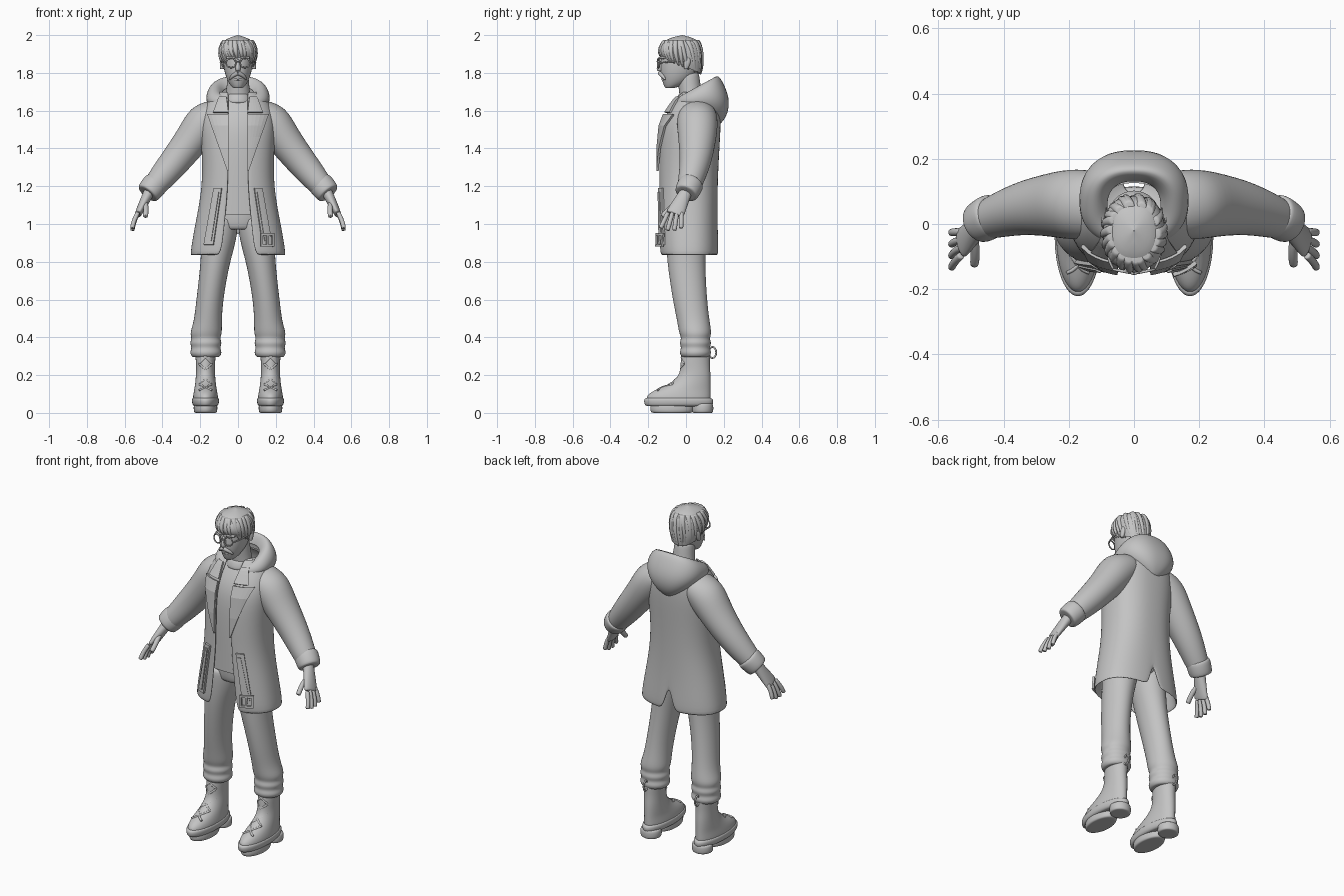
import bpy, bmesh, math, random
from mathutils import Vector

random.seed(4)
if "Cube" in bpy.data.objects:
    bpy.data.objects.remove(bpy.data.objects["Cube"])

colour = (.55, .55, .55, 1)
grey = bpy.data.materials.new("clay_grey")
grey.use_nodes = True
grey.diffuse_color = colour
grey.node_tree.nodes["Principled BSDF"].inputs["Base Color"].default_value = colour

X_AXIS, Y_AXIS, Z_AXIS = Vector((1, 0, 0)), Vector((0, 1, 0)), Vector((0, 0, 1))
BOXINESS = 2.4


def finish(bm, name, mirror, levels=0, thickness=0):
    bmesh.ops.recalc_face_normals(bm, faces=bm.faces)
    mesh = bpy.data.meshes.new(name)
    bm.to_mesh(mesh)
    bm.free()
    mesh.materials.append(grey)
    obj = bpy.data.objects.new(name, mesh)
    bpy.context.collection.objects.link(obj)
    if mirror:
        obj.modifiers.new("mirror", 'MIRROR')
    if thickness:
        solid = obj.modifiers.new("thickness", 'SOLIDIFY')
        solid.thickness, solid.offset = thickness, 0
    if levels:
        mesh.shade_smooth()
        smooth = obj.modifiers.new("smooth", 'SUBSURF')
        smooth.levels = smooth.render_levels = levels


def bridge(bm, rows, wrap):
    for low, high in zip(rows, rows[1:]):
        for i in range(len(low) if wrap else len(low) - 1):
            j = (i + 1) % len(low)
            bm.faces.new((low[i], low[j], high[j], high[i]))


def tube(name, points, sides=12, flat=False, mirror=True, axis=Y_AXIS):
    """Closed loft through points of x, y, z, side radius and optional depth radius."""
    bm, rows = bmesh.new(), []
    centres = [Vector(p[:3]) for p in points]
    last = len(points) - 1
    grow = 3 / (2 + math.cos(math.tau / sides))

    def ring(i, scale):
        along = Z_AXIS if flat else (centres[min(i + 1, last)] - centres[max(i - 1, 0)]).normalized()
        depth = (axis - along * along.dot(axis)).normalized()
        side = along.cross(depth)
        radii = points[i][3:]
        angles = [math.tau * k / sides for k in range(sides)]
        rows.append([bm.verts.new(centres[i] + scale * grow * (
            side * radii[0] * math.cos(a) + depth * radii[-1] * math.sin(a))) for a in angles])

    ring(0, .8)
    for i in range(len(points)):
        ring(i, 1)
    ring(last, .8)
    bridge(bm, rows, True)
    bm.faces.new(rows[0])
    bm.faces.new(rows[-1])
    finish(bm, name, mirror, 2 if sides >= 12 else 1)


def column(name, rings, x=0, sides=12):
    """Upright loft; each ring is height, front, back, half width."""
    points = [(x, (front + back) / 2, z, width, (back - front) / 2) for z, front, back, width in rings]
    tube(name, points, sides, flat=True, mirror=x > 0)


def cord(name, path, radius, mirror=True, axis=Y_AXIS):
    tube(name, [(*p, radius) for p in path], 8, mirror=mirror, axis=axis)


def nothing(z, width):
    return 0


def shell(name, rings, gap=nothing, vent=nothing, tilt=nothing, thickness=0, steps=16):
    """Mirrored wrap of the same rings, open at the front by gap and at the back by vent."""
    bm, rows = bmesh.new(), []
    for z, front, back, width in rings:
        start = math.asin((gap(z, width) / width) ** (BOXINESS / 2))
        end = math.pi - math.asin((vent(z, width) / width) ** (BOXINESS / 2))
        row = []
        for i in range(steps + 1):
            a = start + (end - start) * i / steps
            x = width * max(math.sin(a), 0) ** (2 / BOXINESS)
            dy = (front - back) / 2 * math.copysign(abs(math.cos(a)) ** (2 / BOXINESS), math.cos(a))
            row.append(bm.verts.new((x, (front + back) / 2 + dy, z + tilt(z, width) * dy)))
        rows.append(row)
    bridge(bm, rows, False)
    finish(bm, name, True, 2, thickness)


# Open coat, its front widening and its back vent parting towards the hem
coat = [(.83, -.14, .17, .25), (1, -.14, .16, .22), (1.2, -.14, .16, .18), (1.4, -.14, .17, .185),
        (1.55, -.125, .18, .2), (1.65, -.06, .17, .16), (1.7, -.02, .14, .1)]
shell("coat", coat, gap=lambda z, width: .05 + max(0, 1.2 - z) / 10,
      vent=lambda z, width: max(0, 1 - z) / 5, thickness=.014)


def coat_front(x, z):
    low, high = next(pair for pair in zip(coat, coat[1:]) if z <= pair[1][0])
    blend = (z - low[0]) / (high[0] - low[0])
    _, front, back, width = (a + (b - a) * blend for a, b in zip(low, high))
    bulge = (1 - min(abs(x) / width, .98) ** BOXINESS) ** (1 / BOXINESS)
    return (front + back) / 2 - (back - front) / 2 * bulge


def patch(name, bottom, top, lift=.014, mirror=True, steps=5):
    """Plate on the coat front between two rows of height, inner x, outer x."""
    bm, rows = bmesh.new(), []
    for i in range(steps + 1):
        z, inner, outer = (a + (b - a) * i / steps for a, b in zip(bottom, top))
        across = [inner + (outer - inner) * j / steps for j in range(steps + 1)]
        rows.append([bm.verts.new((x, coat_front(x, z) - lift, z)) for x in across])
    bridge(bm, rows, False)
    finish(bm, name, mirror, thickness=.012)


patch("lapel", (1.28, .05, .055), (1.58, .05, .16))
patch("collar_flap", (1.59, .05, .13), (1.67, .06, .1))
patch("pocket_strap", (.89, .13, .18), (1.19, .086, .127))
patch("strap_panel", (.91, .14, .17), (1.17, .1, .115), lift=.02)
for z in (.88, .94):
    patch("buckle_bar", (z, .12, .19), (z + .012, .12, .19), lift=.03, mirror=False)
for x in (.12, .15, .18):
    patch("buckle_side", (.88, x, x + .01), (.95, x, x + .01), lift=.03, mirror=False)

# Shirt follows the coat from the inside
inset = .014
shell("shirt", [(max(z, 1.05), front + inset, back - inset, width - inset)
                for z, front, back, width in coat[1:]])
column("shirt_collar", [(1.64, -.06, .11, .085), (1.69, -.04, .08, .065)])

# Hood slopes up towards the back and hangs to a rounded tip
hood = [(1.69, -.02, .13, .08), (1.735, -.05, .16, .12), (1.7, -.07, .19, .165),
        (1.64, -.06, .23, .17), (1.58, .02, .22, .11), (1.53, .1, .18, .03)]
shell("hood", hood, gap=lambda z, width: width / 2,
      tilt=lambda z, width: 4.5 * max(0, z - 1.6), thickness=.006)

# Sleeves with rolled cuffs
tube("sleeve", [(.1, .06, 1.59, .08, .1), (.18, .06, 1.54, .11), (.24, .06, 1.45, .09, .1),
                (.35, .05, 1.31, .08), (.46, .01, 1.18, .06)])
tube("cuff", [(.43, .03, 1.22, .07), (.48, 0, 1.16, .065)])

# Hands with spread fingers
tube("hand", [(.46, .01, 1.19, .03), (.5, -.03, 1.11, .025, .04), (.53, -.06, 1.05, .018, .05)])
for spread in (-.036, -.012, .012, .036):
    cord("finger", [(.53 + .03 * math.sqrt(t), -.06 - .02 * t + spread * (1 + t / 2),
                     1.06 - t * (.1 - abs(spread) / 2)) for t in (0, .5, 1)], .012)
cord("thumb", [(.495, -.03, 1.12), (.485, -.08, 1.09), (.49, -.125, 1.04)], .014, axis=X_AXIS)

# Trousers, gathered in folds above the boots
column("hips", [(1.1, -.11, .12, .15), (.97, -.1, .11, .15)])
folds = [(.17, .05, .42 - i / 40, .073 if i % 2 else .086) for i in range(6)]
tube("trouser_leg", [(.09, 0, 1.03, .09, .11), (.1, 0, .92, .094, .105), (.12, 0, .8, .076, .1),
                     (.15, .02, .6, .07, .09), (.16, .04, .48, .073, .085)] + folds, flat=True)

# Boots: upper, sole, treads, crossed laces, pull loop
boot_x = .172
boot = [(.06, -.21, .13, .067), (.09, -.21, .13, .066), (.12, -.17, .13, .06), (.15, -.09, .13, .055),
        (.2, -.03, .13, .05), (.26, -.03, .125, .05), (.33, -.02, .13, .055)]
column("boot", boot, boot_x)
column("sole", [(.035, -.21, .13, .06), (.045, -.22, .145, .071), (.08, -.225, .145, .073)], boot_x)
for name, front, back, width in (("fore_tread", -.19, .04, .063), ("heel_tread", .03, .145, .06)):
    column(name, [(z, front, back, width) for z in (0, .05)], boot_x)
for low, high in zip(boot[2:], boot[3:]):
    for side in (-.034, .034):
        middle = (low[1] + high[1]) / 2 - .006
        cord("lace", [(boot_x - side, low[1] + .02, low[0]), (boot_x, middle, (low[0] + high[0]) / 2),
                      (boot_x + side, high[1] + .02, high[0])], .006)
turns = [math.tau * i / 16 for i in range(17)]
cord("pull_loop", [(boot_x, .14 + .02 * math.cos(a), .32 + .03 * math.sin(a)) for a in turns],
     .005, axis=X_AXIS)

# Neck, head and face
column("neck", [(1.62, -.03, .1, .08), (1.7, -.035, .08, .06), (1.8, -.05, .07, .056)])
column("head", [(1.72, -.11, -.06, .025), (1.74, -.12, 0, .046), (1.79, -.135, .06, .069),
                (1.86, -.135, .09, .08), (1.94, -.12, .07, .08), (1.98, -.06, .02, .04)])
column("nose", [(1.87, -.14, -.12, .008), (1.82, -.16, -.12, .016), (1.81, -.15, -.12, .011)], sides=8)
column("ear", [(1.82, -.01, .01, .01), (1.86, -.015, .03, .013), (1.88, 0, .02, .008)], x=.085, sides=8)
tube("moustache", [(0, -.14, 1.8, .012), (.03, -.125, 1.785, .011), (.045, -.11, 1.765, .004)], 8)
cord("lower_lip", [(0, -.125, 1.767), (.02, -.117, 1.765)], .007)
cord("eyebrow", [(.015, -.135, 1.88), (.06, -.115, 1.88)], .007)

# Round glasses
lens_x, lens_y, lens_z, lens = .037, -.145, 1.853, .026
cord("glasses_rim", [(lens_x + lens * math.cos(a), lens_y + lens * math.cos(a) / 5,
                      lens_z + lens * math.sin(a)) for a in turns], .004)
cord("glasses_bridge", [(0, lens_y - .008, lens_z + .008), (.012, lens_y - .004, lens_z + .004)], .004)
cord("glasses_arm", [(.063, lens_y + .006, lens_z), (.085, -.1, lens_z + .005), (.09, 0, lens_z + .012)],
     .004, axis=X_AXIS)

# Hair cap, longer at the back, with swept locks
hair = [(1.84, -.13, .08, .08), (1.88, -.145, .09, .097), (1.94, -.14, .085, .096),
        (1.98, -.11, .06, .07), (2, -.021, -.019, .001)]


def hair_tilt(z, width):
    return 4 * min(0, z - 1.94)


shell("hair", hair, tilt=hair_tilt)
locks = 22
for i in range(locks):
    angle = math.tau * i / locks + random.uniform(-.1, .1)
    sweep = random.uniform(.05, .15)
    points = []
    for k, (z, front, back, width) in enumerate(hair[:-1]):
        a = angle - sweep * k
        dy = (front - back) / 2 * math.cos(a)
        points.append((width * math.sin(a) * .97, (front + back) / 2 + dy * .97,
                       z + hair_tilt(z, width) * dy - .006, .004 + .012 * math.sqrt(k / 3)))
    tube("hair_lock", points, 8, flat=True, mirror=False)
